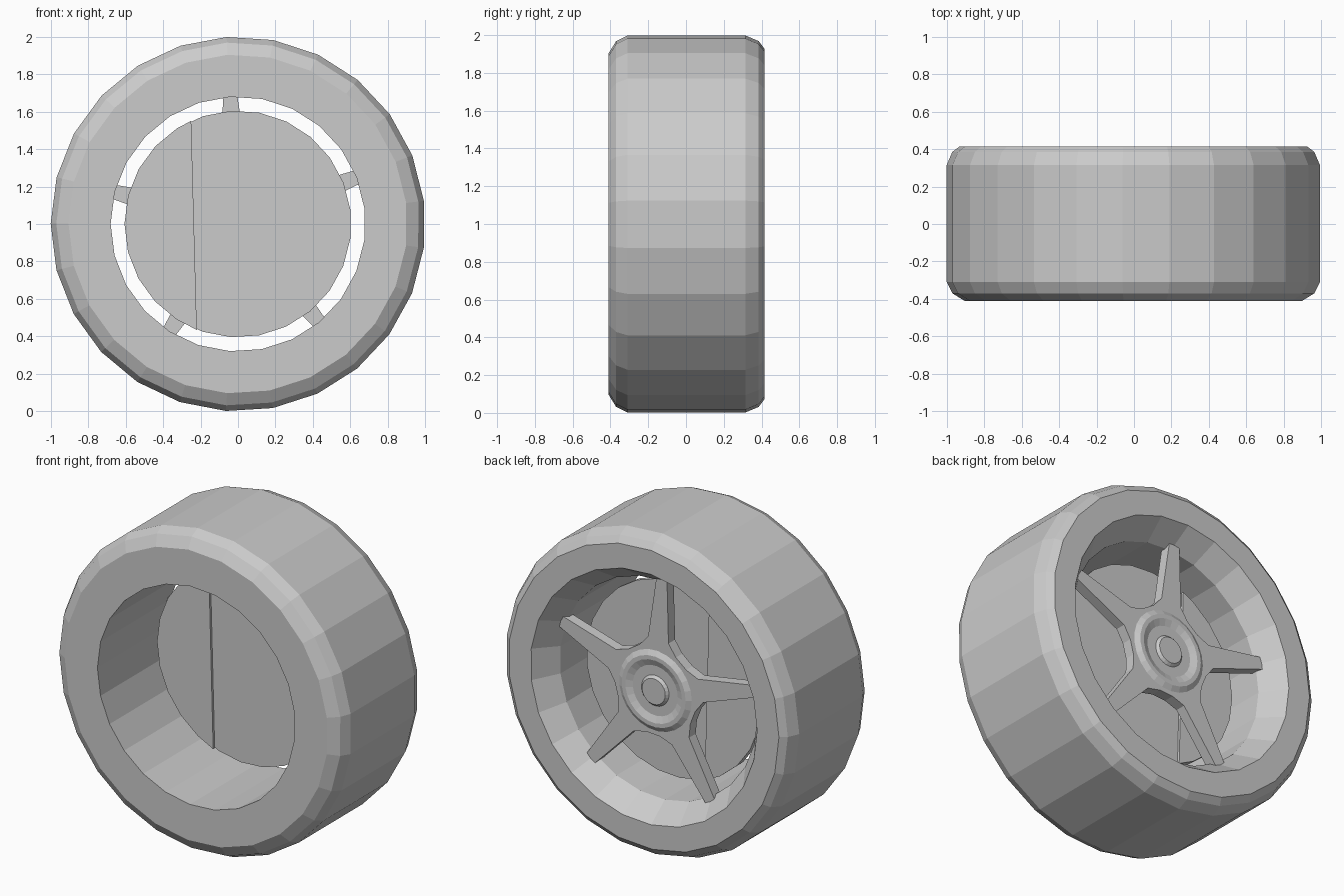
import bpy, bmesh, math

SIDES = 25
PHASE = math.radians(7.1)
CENTRE_Z = 1.0

cube = bpy.data.objects.get("Cube")
if cube:
    bpy.data.objects.remove(cube, do_unlink=True)

grey = bpy.data.materials.new("plain_grey")
grey.use_nodes = True
grey.diffuse_color = (0.6, 0.6, 0.6, 1)
grey.node_tree.nodes["Principled BSDF"].inputs["Base Color"].default_value = (0.6, 0.6, 0.6, 1)


def finish(name, bm):
    """Turn a bmesh into a flat-shaded object with outward normals."""
    bmesh.ops.recalc_face_normals(bm, faces=bm.faces)
    mesh = bpy.data.meshes.new(name)
    bm.to_mesh(mesh)
    bm.free()
    mesh.materials.append(grey)
    obj = bpy.data.objects.new(name, mesh)
    bpy.context.collection.objects.link(obj)
    return obj


def polar(r, angle, y):
    return (r * math.cos(angle), y, CENTRE_Z + r * math.sin(angle))


def lathe(name, profile, sides=SIDES, hollow=False):
    """Turn (radius, y) points about the axle; hollow joins last point to first."""
    bm = bmesh.new()
    rings = [[bm.verts.new(polar(r, PHASE + math.tau * i / sides, y)) for i in range(sides)]
             for r, y in profile]
    pairs = list(zip(rings, rings[1:]))
    if hollow:
        pairs.append((rings[-1], rings[0]))
    else:
        bm.faces.new(rings[0])
        bm.faces.new(rings[-1])
    for a, b in pairs:
        for i in range(sides):
            j = (i + 1) % sides
            bm.faces.new((a[i], a[j], b[j], b[i]))
    return finish(name, bm)


def prism(name, outline, y0, y1):
    """Extrude an (x, z) outline between two depths."""
    bm = bmesh.new()
    face = bm.faces.new([bm.verts.new((x, y0, z)) for x, z in outline])
    moved = bmesh.ops.extrude_face_region(bm, geom=[face])["geom"]
    verts = [g for g in moved if isinstance(g, bmesh.types.BMVert)]
    bmesh.ops.translate(bm, verts=verts, vec=(0, y1 - y0, 0))
    return finish(name, bm)


# Tyre with the rim barrel and its flared back opening
lathe("tyre_and_rim", [(0.68, -0.41), (0.905, -0.41), (0.97, -0.37), (1.0, -0.31),
                       (1.0, 0.315), (0.97, 0.385), (0.93, 0.415), (0.78, 0.415),
                       (0.68, 0.27)], hollow=True)

# Brake disc and the axle behind the spokes
lathe("brake_disc", [(0.605, 0.085), (0.605, 0.115)])
lathe("axle", [(0.125, 0.11), (0.125, 0.26)])

# Caliper plate: a slightly thicker segment of the disc on the right
segment = []
for i in range(SIDES):
    x, _, z = polar(0.606, PHASE + math.tau * i / SIDES, 0)
    if x < -0.26:
        segment.append((x, z))
segment = [(-0.25, 1.55)] + segment + [(-0.22, 0.435)]
prism("caliper_plate", segment, 0.07, 0.13)

# Five tapered spokes in one star, with rounded valleys
star = []
for k in range(5):
    a = math.radians(93.5 + 72 * k)
    for r, side in ((0.25, -0.125), (0.32, -0.07), (0.71, -0.036),
                    (0.71, 0.036), (0.32, 0.07), (0.25, 0.125)):
        star.append((r * math.cos(a) - side * math.sin(a),
                     CENTRE_Z + r * math.sin(a) + side * math.cos(a)))
prism("spokes", star, 0.235, 0.30)

# Hub with a recessed ring and centre cap
lathe("hub", [(0.2, 0.24), (0.25, 0.30), (0.22, 0.318), (0.195, 0.318), (0.155, 0.302),
              (0.095, 0.302), (0.08, 0.318)])
